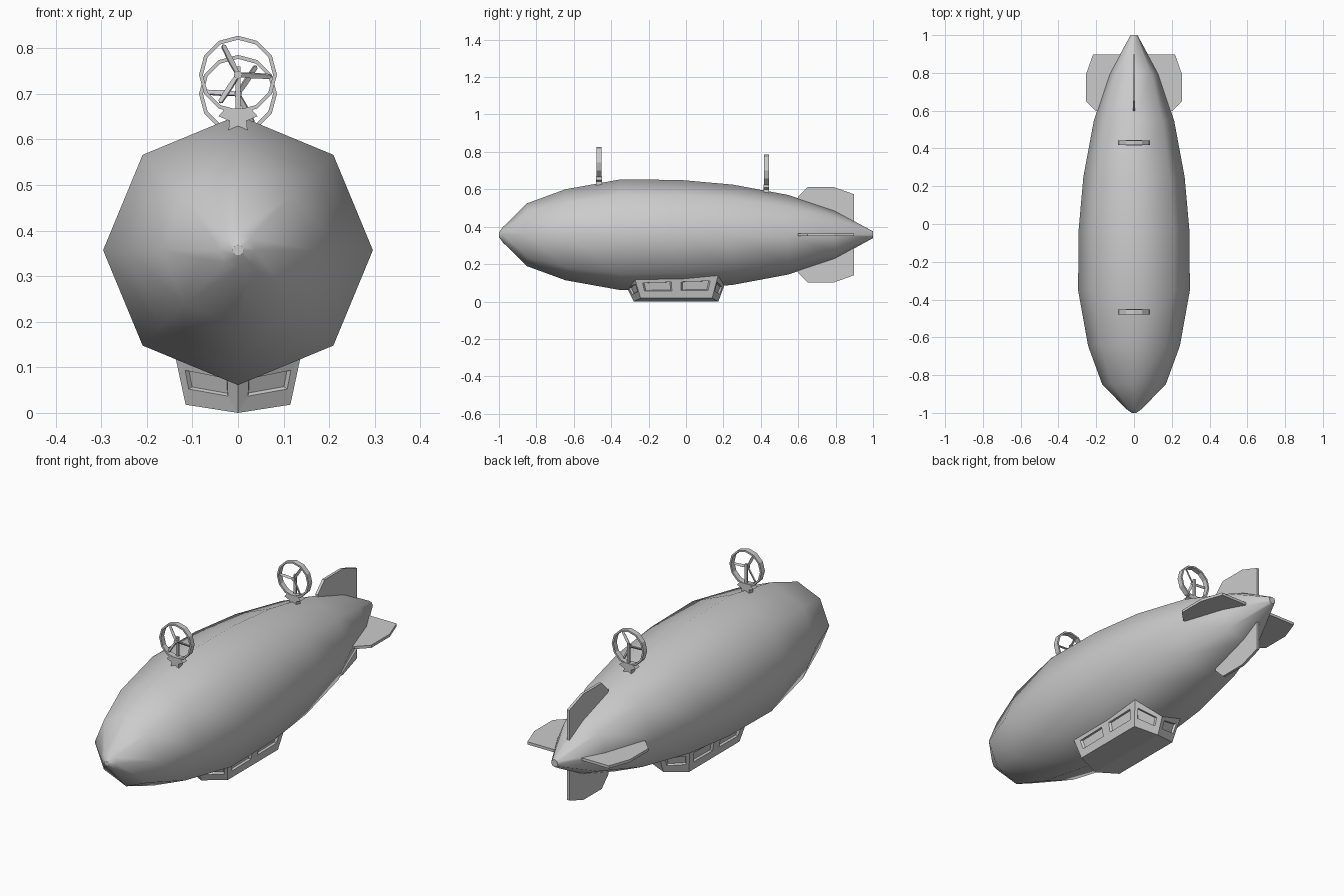
import bpy, bmesh, math
from mathutils import Vector, Matrix

cube = bpy.data.objects.get("Cube")
if cube:
    bpy.data.objects.remove(cube, do_unlink=True)

grey = bpy.data.materials.new("airship_grey")
grey.use_nodes = True
COL = (0.6, 0.6, 0.6, 1.0)
grey.diffuse_color = COL
grey.node_tree.nodes["Principled BSDF"].inputs["Base Color"].default_value = COL

AXIS_Z = 0.357  # height of the hull centre line


def finish(bm, name, smooth=False):
    bmesh.ops.remove_doubles(bm, verts=bm.verts, dist=0.0002)
    bmesh.ops.recalc_face_normals(bm, faces=bm.faces)
    for f in bm.faces:
        f.smooth = smooth and len(f.verts) == 4
    me = bpy.data.meshes.new(name)
    bm.to_mesh(me)
    bm.free()
    me.materials.append(grey)
    ob = bpy.data.objects.new(name, me)
    bpy.context.collection.objects.link(ob)
    return ob


def prism(bm, outline, depth, matrix):
    """Extrude a flat (x, z) outline evenly along y, then place it."""
    a = [bm.verts.new(matrix @ Vector((x, -depth / 2, z))) for x, z in outline]
    b = [bm.verts.new(matrix @ Vector((x, depth / 2, z))) for x, z in outline]
    bm.faces.new(a)
    bm.faces.new(b[::-1])
    for i in range(len(a)):
        j = (i + 1) % len(a)
        bm.faces.new((a[i], b[i], b[j], a[j]))


# Hull: eight-sided, smooth, lofted along y as (y, radius)
profile = [(-1.0, 0.012), (-0.98, 0.04), (-0.85, 0.168), (-0.645, 0.243),
           (-0.35, 0.296), (-0.03, 0.293), (0.25, 0.268), (0.545, 0.213),
           (0.795, 0.13), (1.0, 0.018)]
bm = bmesh.new()
rings = []
for y, r in profile:
    rings.append([bm.verts.new((r * math.sin(k * math.pi / 4), y,
                                AXIS_Z + r * math.cos(k * math.pi / 4)))
                  for k in range(8)])
for a, b in zip(rings, rings[1:]):
    for k in range(8):
        bm.faces.new((a[k], a[(k + 1) % 8], b[(k + 1) % 8], b[k]))
bm.faces.new(rings[0])
bm.faces.new(rings[-1])
finish(bm, "hull", smooth=True)

# Tail fins: one outline (distance along y, distance from the axis), four turns
fin = [(0.595, 0.12), (0.598, 0.203), (0.65, 0.255), (0.79, 0.255),
       (0.897, 0.217), (0.897, 0.03), (0.80, 0.03)]
for name, turn in (("top_fin", 0), ("left_fin", 90), ("bottom_fin", 180), ("right_fin", 270)):
    bm = bmesh.new()
    m = (Matrix.Translation((0, 0, AXIS_Z)) @ Matrix.Rotation(math.radians(turn), 4, 'Y')
         @ Matrix.Rotation(math.radians(90), 4, 'Z'))
    prism(bm, fin, 0.013, m)
    finish(bm, name)


# Gondola: V-ended cabin with recessed windows
def wall(bm, quad, windows):
    """Wall from corners (bottom a, b, top b, a), with window rects (u0, u1, v0, v1)."""
    p0, p1, p2, p3 = [Vector(p) for p in quad]

    def at(u, v):
        return p0.lerp(p1, u).lerp(p3.lerp(p2, u), v)

    inward = -(p1 - p0).cross(p3 - p0).normalized() * 0.01
    n = len(windows)
    for i, (u0, u1, v0, v1) in enumerate(windows):
        s, e = i / n, (i + 1) / n
        outer = [at(s, 0), at(e, 0), at(e, 1), at(s, 1)]
        rim = [at(u0, v0), at(u1, v0), at(u1, v1), at(u0, v1)]
        pane = [at(0.5 * (u0 + u1), 0.5 * (v0 + v1)).lerp(p, 0.9) + inward for p in rim]
        loops = [[bm.verts.new(p) for p in ring] for ring in (outer, rim, pane)]
        for a, b in zip(loops, loops[1:]):
            for k in range(4):
                bm.faces.new((a[k], a[(k + 1) % 4], b[(k + 1) % 4], b[k]))
        bm.faces.new(loops[2])


low = [(0, -0.28, 0), (0.115, -0.243, 0.018), (0.115, 0.14, 0.018), (0, 0.173, 0)]
high = [(0, -0.328, 0.10), (0.139, -0.276, 0.13), (0.139, 0.173, 0.147), (0, 0.21, 0.10)]
low += [(-x, y, z) for x, y, z in low[2:0:-1]]
high += [(-x, y, z) for x, y, z in high[2:0:-1]]
end_window = [(0.18, 0.88, 0.33, 0.70)]
end_window_flip = [(0.12, 0.82, 0.33, 0.70)]
side_windows = [(0.08, 0.44, 0.33, 0.72), (0.56, 0.92, 0.33, 0.72)]
layout = [end_window, side_windows, end_window_flip] * 2
bm = bmesh.new()
for i, wins in enumerate(layout):
    j = (i + 1) % 6
    wall(bm, (low[i], low[j], high[j], high[i]), wins)
# Keeled floor and hidden roof, each in two halves
for ring in (low, high):
    for half in ((0, 1, 2, 3), (3, 4, 5, 0)):
        bm.faces.new([bm.verts.new(ring[k]) for k in half])
finish(bm, "gondola")

# Ducted propellers on top of the hull
base = [(-0.022, -0.135), (0.022, -0.135), (0.019, -0.101), (0.043, -0.091),
        (0.028, -0.074), (-0.028, -0.074), (-0.043, -0.091), (-0.019, -0.101)]
blade = [(0.0, -0.004), (0.03, -0.006), (0.07, -0.005), (0.074, 0.0),
         (0.07, 0.005), (0.03, 0.006), (0.0, 0.004)]
post = [(-0.006, -0.09), (0.006, -0.09), (0.006, 0.018), (-0.006, 0.018)]


def thruster(label, y, z, angle):
    place = Matrix.Translation((0, y, z))
    # Twelve-sided duct ring
    bm = bmesh.new()
    section = [(0.0855, -0.013), (0.0855, 0.013), (0.077, 0.013), (0.077, -0.013)]
    loops = []
    for k in range(12):
        t = k * math.pi / 6
        loops.append([bm.verts.new(place @ Vector((r * math.sin(t), d, r * math.cos(t))))
                      for r, d in section])
    for k in range(12):
        a, b = loops[k], loops[(k + 1) % 12]
        for i in range(4):
            j = (i + 1) % 4
            bm.faces.new((a[i], a[j], b[j], b[i]))
    finish(bm, label + "_duct")
    # Foot and upright
    bm = bmesh.new()
    prism(bm, base, 0.03, place)
    prism(bm, post, 0.01, place @ Matrix.Translation((0, 0.006, 0)))
    finish(bm, label + "_mount")
    # Three pitched blades on a small hub
    bm = bmesh.new()
    for k in range(3):
        turn = Matrix.Rotation(-math.radians(angle + 120 * k), 4, 'Y')
        pitch = Matrix.Rotation(math.radians(30), 4, 'X')
        prism(bm, blade, 0.005, place @ Matrix.Translation((0, -0.005, 0)) @ turn @ pitch)
    hub = [(0.009 * math.cos(k * math.pi / 4), 0.009 * math.sin(k * math.pi / 4))
           for k in range(8)]
    prism(bm, hub, 0.016, place @ Matrix.Translation((0, -0.003, 0)))
    finish(bm, label + "_propeller")


thruster("front", -0.465, 0.742, -3)
thruster("rear", 0.43, 0.70, 57)
